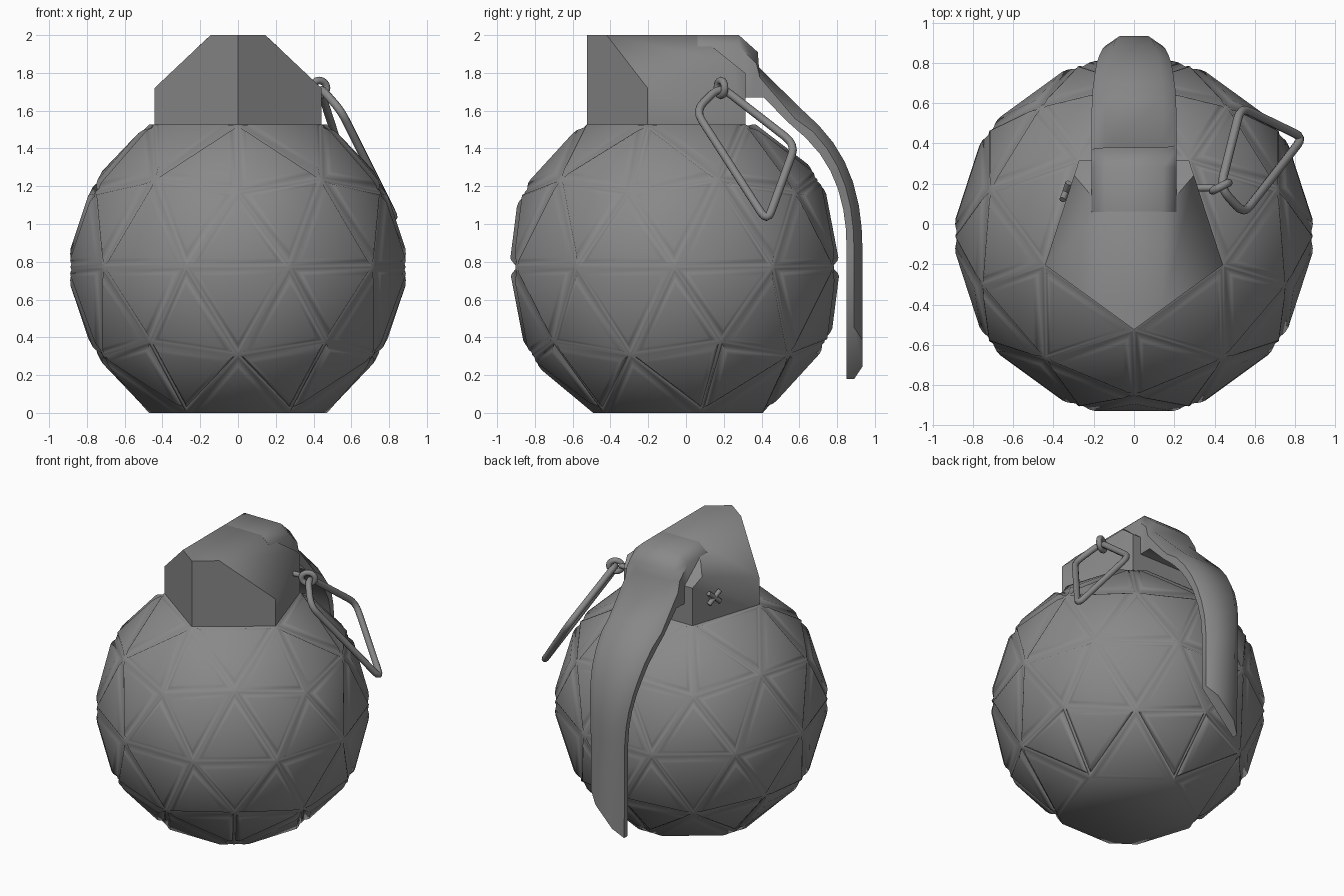
import bpy, bmesh, math
from mathutils import Vector, Matrix

if "Cube" in bpy.data.objects:
    bpy.data.objects.remove(bpy.data.objects["Cube"])

CY, CZ, R = -0.06, 0.772, 0.887      # body centre and groove radius

steel = bpy.data.materials.new("dark_steel")
steel.diffuse_color = (0.25, 0.25, 0.25, 1)
steel.use_nodes = True
steel.node_tree.nodes["Principled BSDF"].inputs["Base Color"].default_value = steel.diffuse_color


def smooth(ob, angle):
    bpy.ops.object.select_all(action='DESELECT')
    ob.select_set(True)
    bpy.context.view_layer.objects.active = ob
    bpy.ops.object.shade_smooth_by_angle(angle=math.radians(angle))


def finish(name, bm, angle):
    bmesh.ops.recalc_face_normals(bm, faces=bm.faces)
    me = bpy.data.meshes.new(name)
    bm.to_mesh(me)
    bm.free()
    me.materials.append(steel)
    ob = bpy.data.objects.new(name, me)
    bpy.context.collection.objects.link(ob)
    smooth(ob, angle)


def cut(bm, co, no):
    """Slice away everything on the normal side and cap the hole."""
    bmesh.ops.bisect_plane(bm, geom=bm.verts[:] + bm.edges[:] + bm.faces[:],
                           plane_co=co, plane_no=no, clear_outer=True)
    bmesh.ops.holes_fill(bm, edges=[e for e in bm.edges if e.is_boundary], sides=0)


def round_corners(pts, d, n=4):
    """Closed path with each corner replaced by a small arc."""
    pts = [Vector(p) for p in pts]
    out = []
    for i, p in enumerate(pts):
        a = p + (pts[i - 1] - p).normalized() * d
        b = p + (pts[(i + 1) % len(pts)] - p).normalized() * d
        for k in range(n + 1):
            t = k / n
            out.append(a * (1 - t) ** 2 + p * 2 * t * (1 - t) + b * t * t)
    return out


def tube(name, pts, r, cyclic=False):
    cu = bpy.data.curves.new(name, 'CURVE')
    cu.dimensions = '3D'
    cu.bevel_depth, cu.bevel_resolution, cu.use_fill_caps = r, 2, True
    cu.materials.append(steel)
    sp = cu.splines.new('POLY')
    sp.points.add(len(pts) - 1)
    for q, p in zip(sp.points, pts):
        q.co = (*p, 1)
    sp.use_cyclic_u = cyclic
    ob = bpy.data.objects.new(name, cu)
    bpy.context.collection.objects.link(ob)
    bpy.ops.object.select_all(action='DESELECT')
    ob.select_set(True)
    bpy.context.view_layer.objects.active = ob
    bpy.ops.object.convert(target='MESH')
    smooth(bpy.context.object, 50)


# Body: 80-sided icosphere, poles flattened, every panel raised between grooves
bpy.ops.mesh.primitive_ico_sphere_add(subdivisions=2, radius=R)
tmp = bpy.context.object
bm = bmesh.new()
bm.from_mesh(tmp.data)
bpy.data.objects.remove(tmp)
order = sorted(bm.verts, key=lambda v: v.co.z)
ring = order[-2].co
turn = -math.pi / 2 - math.atan2(ring.y, ring.x)
bmesh.ops.dissolve_verts(bm, verts=[order[0], order[-1]])
bmesh.ops.transform(bm, verts=bm.verts,
                    matrix=Matrix.Translation((0, CY, CZ)) @ Matrix.Rotation(turn, 4, 'Z'))
panels = [f for f in bm.faces if len(f.verts) == 3]
for thick, depth in ((0.010, 0.0), (0.020, 0.024), (0.014, 0.008)):
    bmesh.ops.inset_individual(bm, faces=panels, thickness=thick, depth=depth,
                               use_even_offset=True)
for v in bm.verts:                  # flat base on the ground
    if v.co.z < 0.03:
        v.co.z = 0
finish("body", bm, 60)

# Neck: pentagonal prism with sloped shoulders and a sloped back
bm = bmesh.new()
foot = [bm.verts.new((0.465 * math.sin(k * math.tau / 5),
                      CY - 0.465 * math.cos(k * math.tau / 5), 1.48)) for k in range(5)]
base = bm.faces.new(foot)
top = bmesh.ops.extrude_face_region(bm, geom=[base])
bmesh.ops.translate(bm, vec=(0, 0, 0.52),
                    verts=[g for g in top['geom'] if isinstance(g, bmesh.types.BMVert)])
bmesh.ops.recalc_face_normals(bm, faces=bm.faces)
for s in (1, -1):
    cut(bm, (s * 0.145, 0, 2), (s * 0.28, 0, 0.297))
cut(bm, (0, 0.15, 1.93), (0, 0.8, 1))
finish("neck", bm, 50)

# Lever: chamfered strip swept along a side profile (outer yz, inner yz, half width)
stations = [
    ((0.06, 2.00), (0.06, 1.67), 0.21), ((0.28, 2.00), (0.28, 1.67), 0.21),
    ((0.38, 1.91), (0.35, 1.67), 0.21), ((0.38, 1.835), (0.41, 1.67), 0.21),
    ((0.62, 1.60), (0.55, 1.53), 0.21), ((0.705, 1.52), (0.635, 1.455), 0.205),
    ((0.78, 1.43), (0.71, 1.37), 0.195), ((0.84, 1.33), (0.765, 1.28), 0.185),
    ((0.885, 1.22), (0.805, 1.185), 0.17), ((0.915, 1.10), (0.832, 1.08), 0.155),
    ((0.93, 0.98), (0.847, 0.97), 0.142), ((0.935, 0.85), (0.85, 0.85), 0.135),
    ((0.935, 0.10), (0.85, 0.10), 0.13)]
bm = bmesh.new()
loops = []
for o, i, w in stations:
    o, i = Vector(o), Vector(i)
    edge = o + (i - o).normalized() * (0.06 if w == 0.21 else 0.045)
    flat = w - 0.065
    sec = [(-flat, o), (flat, o), (w, edge), (w, i), (-w, i), (-w, edge)]
    loops.append([bm.verts.new((x, p.x, p.y)) for x, p in sec])
for a, b in zip(loops, loops[1:]):
    for k in range(6):
        bm.faces.new((a[k], a[(k + 1) % 6], b[(k + 1) % 6], b[k]))
bm.faces.new(loops[0])
bm.faces.new(loops[-1])
bmesh.ops.recalc_face_normals(bm, faces=bm.faces)
cut(bm, (0.13, 0, 0.45), (0.27, 0, -0.26))      # slanted tip
finish("lever", bm, 50)

# Pull ring: rounded kite hanging off the right side
tube("pull_ring", round_corners([(0.43, 0.18, 1.73), (0.545, 0.05, 1.60),
                                 (0.84, 0.43, 1.01), (0.53, 0.58, 1.42)], 0.07), 0.022, True)

# Safety pin: shaft, eye on the right, splayed ends on the left
tube("safety_pin", [(-0.34, 0.17, 1.69), (0.40, 0.18, 1.73)], 0.018)
tube("pin_eye", [(0.43 + 0.04 * math.cos(a), 0.185 + 0.02 * math.cos(a),
                  1.72 + 0.04 * math.sin(a))
                 for a in (k * math.tau / 16 for k in range(16))], 0.02, True)
for n, s in (("pin_end_a", 1), ("pin_end_b", -1)):
    tube(n, [(-0.355, 0.12, 1.69 - s * 0.04), (-0.34, 0.16, 1.69),
             (-0.325, 0.205, 1.69 + s * 0.04)], 0.016)
